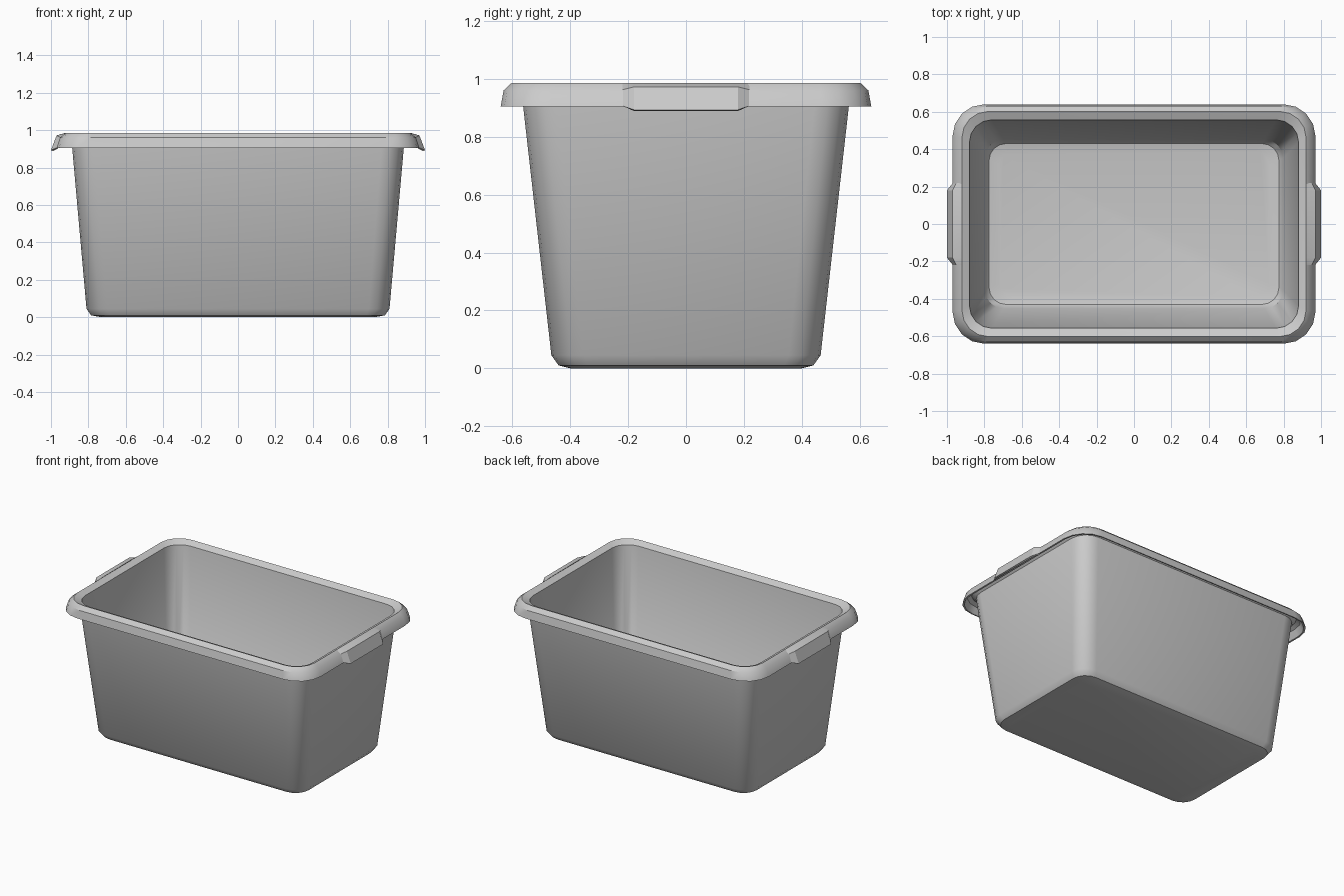
import bpy, bmesh, math

if "Cube" in bpy.data.objects:
    bpy.data.objects.remove(bpy.data.objects["Cube"])


def finish(bm, name, angle=35):
    bmesh.ops.recalc_face_normals(bm, faces=bm.faces)
    mesh = bpy.data.meshes.new(name)
    bm.to_mesh(mesh)
    bm.free()
    obj = bpy.data.objects.new(name, mesh)
    bpy.context.collection.objects.link(obj)
    bpy.ops.object.select_all(action='DESELECT')
    bpy.context.view_layer.objects.active = obj
    obj.select_set(True)
    bpy.ops.object.shade_smooth_by_angle(angle=math.radians(angle))
    return obj


def rounded_rect(hx, hy, r, z, steps=4):
    pts = []
    for q, (sx, sy) in enumerate([(1, 1), (-1, 1), (-1, -1), (1, -1)]):
        for i in range(steps + 1):
            a = math.pi / 2 * (q + i / steps)
            pts.append((sx * (hx - r) + r * math.cos(a),
                        sy * (hy - r) + r * math.sin(a), z))
    return pts


def loft(rings):
    bm = bmesh.new()
    loops = [[bm.verts.new(p) for p in ring] for ring in rings]
    n = len(loops[0])
    for a, b in zip(loops, loops[1:]):
        for i in range(n):
            j = (i + 1) % n
            bm.faces.new((a[i], a[j], b[j], b[i]))
    bm.faces.new(loops[0])
    bm.faces.new(loops[-1])
    return bm


# Tub: outer floor, outer wall, turned-down rim, inner wall, inner floor
sections = [
    (0.73, 0.40, 0.08, 0.000),
    (0.785, 0.44, 0.10, 0.010),
    (0.81, 0.465, 0.11, 0.045),
    (0.89, 0.567, 0.12, 0.945),
    (0.915, 0.595, 0.14, 0.970),
    (0.94, 0.620, 0.16, 0.955),
    (0.958, 0.632, 0.165, 0.905),
    (0.970, 0.640, 0.17, 0.905),
    (0.952, 0.630, 0.165, 0.960),
    (0.920, 0.602, 0.14, 0.986),
    (0.880, 0.557, 0.12, 0.965),
    (0.797, 0.452, 0.10, 0.050),
    (0.775, 0.430, 0.09, 0.022),
    (0.72, 0.39, 0.07, 0.012),
]
finish(loft([rounded_rect(*s) for s in sections]), "tub")

# Flared grip tabs at both ends, tapering back into the rim
rim = [(0.922, 0.984), (0.950, 0.962), (0.968, 0.907), (0.955, 0.907), (0.938, 0.955)]
grip = [(0.922, 0.986), (0.970, 0.972), (1.000, 0.893), (0.988, 0.889), (0.955, 0.955)]
for side, label in ((1, "right"), (-1, "left")):
    rings = [[(side * x, y, z) for x, z in prof]
             for y, prof in ((-0.22, rim), (-0.18, grip), (0.18, grip), (0.22, rim))]
    finish(loft(rings), label + "_handle", 30)
